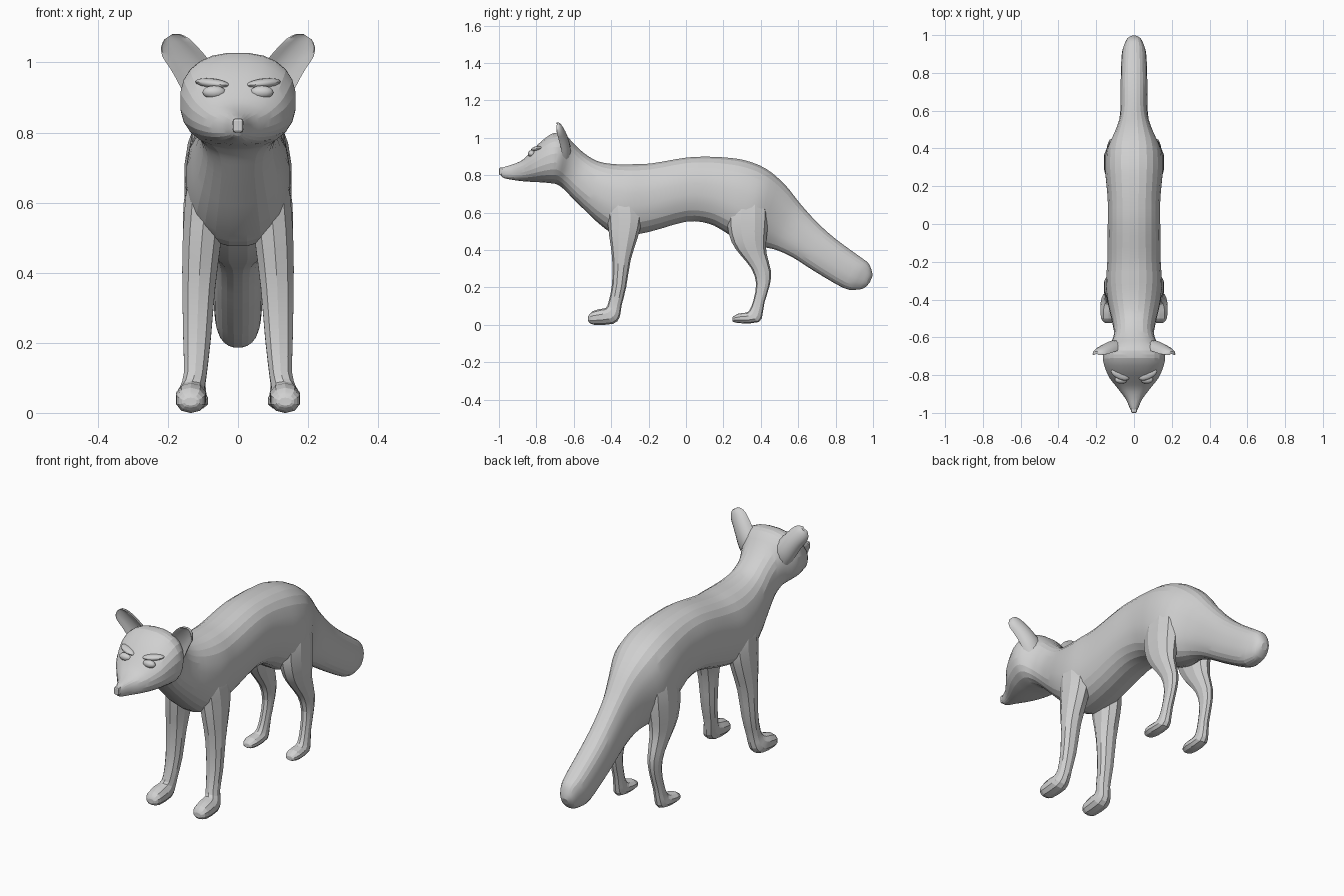
import bpy
import bmesh
from math import cos, sin, tau, radians
from mathutils import Vector, Matrix

default_cube = bpy.data.objects.get("Cube")
if default_cube:
    bpy.data.objects.remove(default_cube, do_unlink=True)

# One plain clay colour for the whole animal
CLAY = (0.63, 0.63, 0.63, 1)
clay = bpy.data.materials.new("plain_grey")
clay.use_nodes = True
clay.diffuse_color = CLAY
shader = clay.node_tree.nodes["Principled BSDF"]
shader.inputs["Base Color"].default_value = CLAY
shader.inputs["Roughness"].default_value = 0.8


def finish(name, bm, smooth_angle=None):
    """Turn a bmesh into a named, coloured object."""
    bmesh.ops.recalc_face_normals(bm, faces=bm.faces)
    mesh = bpy.data.meshes.new(name)
    bm.to_mesh(mesh)
    bm.free()
    mesh.materials.append(clay)
    obj = bpy.data.objects.new(name, mesh)
    bpy.context.collection.objects.link(obj)
    if smooth_angle:
        bpy.ops.object.select_all(action="DESELECT")
        obj.select_set(True)
        bpy.context.view_layer.objects.active = obj
        bpy.ops.object.shade_smooth_by_angle(angle=radians(smooth_angle))
    return obj


def refine(rows, steps):
    """Catmull-Rom interpolation between the control sections."""
    out = []
    for i in range(len(rows) - 1):
        a, b, c, d = (rows[max(i - 1, 0)], rows[i], rows[i + 1],
                      rows[min(i + 2, len(rows) - 1)])
        for s in range(steps):
            t = s / steps
            out.append([q + (r - p) * t / 2
                        + (2 * p - 5 * q + 4 * r - e) * t * t / 2
                        + (3 * q - p - 3 * r + e) * t ** 3 / 2
                        for p, q, r, e in zip(a, b, c, d)])
    return out + [list(rows[-1])]


def skin(rings):
    """Bridge rings of points with quads and close both ends."""
    bm = bmesh.new()
    loops = [[bm.verts.new(p) for p in ring] for ring in rings]
    n = len(loops[0])
    for lower, upper in zip(loops, loops[1:]):
        for i in range(n):
            j = (i + 1) % n
            bm.faces.new((lower[i], lower[j], upper[j], upper[i]))
    for end in (loops[0], loops[-1]):
        bm.faces.new(end)
    return bm


def section(row, sides, power, side=1):
    """Superellipse between two points (y, z) with centre x and half width."""
    y1, z1, y2, z2, x, width = row
    middle = Vector((x, (y1 + y2) / 2, (z1 + z2) / 2))
    half = Vector((0, (y1 - y2) / 2, (z1 - z2) / 2))
    ring = []
    for k in range(sides):
        a = tau * (k + 0.5) / sides
        c, s = cos(a), sin(a)
        u = abs(c) ** (2 / power) * (1 if c > 0 else -1)
        v = abs(s) ** (2 / power) * (1 if s > 0 else -1)
        p = middle + half * v + Vector((width * u, 0, 0))
        ring.append((p.x * side, p.y, p.z))
    return ring


# Head, neck, trunk and tail: top y, z, bottom y, z, half width
TRUNK = [
    (-.995, .835, -.99, .80, .013),
    (-.97, .845, -.975, .785, .023),
    (-.92, .86, -.93, .775, .045),
    (-.87, .885, -.87, .767, .087),
    (-.82, .935, -.81, .763, .13),
    (-.77, .985, -.76, .76, .153),
    (-.71, 1.025, -.715, .755, .166),
    (-.65, 1.02, -.69, .75, .156),
    (-.60, .97, -.66, .73, .122),
    (-.54, .915, -.62, .69, .106),
    (-.47, .875, -.55, .62, .117),
    (-.38, .86, -.46, .535, .138),
    (-.28, .86, -.36, .475, .149),
    (-.18, .865, -.20, .495, .142),
    (0, .895, 0, .55, .14),
    (.12, .9, .12, .54, .14),
    (.22, .895, .2, .5, .147),
    (.32, .88, .27, .455, .154),
    (.43, .835, .34, .43, .146),
    (.53, .75, .41, .415, .105),
    (.61, .65, .48, .4, .078),
    (.70, .55, .57, .36, .071),
    (.80, .46, .68, .29, .071),
    (.93, .365, .84, .197, .066),
    (.975, .33, .91, .187, .052),
    (.993, .29, .955, .198, .037),
    (.998, .262, .983, .228, .016),
]
body_rows = refine([row[:4] + (0,) + row[4:] for row in TRUNK], 3)
finish("body", skin([section(r, 24, 2.35) for r in body_rows]), 14)

# Legs: front y, z, back y, z, centre x, half width
FRONT_LEG = [
    (-.40, .76, -.29, .76, .06, .035),
    (-.425, .66, -.25, .67, .085, .058),
    (-.42, .57, -.235, .57, .096, .06),
    (-.41, .47, -.26, .46, .105, .056),
    (-.395, .36, -.295, .35, .112, .049),
    (-.395, .22, -.32, .20, .117, .041),
    (-.415, .12, -.345, .10, .122, .034),
    (-.43, .09, -.355, .04, .131, .037),
    (-.46, .085, -.39, .005, .134, .044),
    (-.50, .072, -.49, 0, .135, .042),
    (-.52, .05, -.52, .015, .135, .026),
    (-.523, .04, -.523, .025, .135, .012),
]
HIND_LEG = [
    (.27, .74, .38, .74, .07, .035),
    (.235, .65, .435, .65, .09, .06),
    (.22, .54, .44, .55, .1, .06),
    (.245, .44, .43, .46, .106, .052),
    (.29, .375, .43, .385, .108, .042),
    (.35, .30, .455, .285, .11, .032),
    (.375, .22, .447, .21, .112, .026),
    (.36, .13, .42, .12, .115, .025),
    (.34, .08, .41, .06, .118, .027),
    (.32, .065, .39, .015, .12, .033),
    (.28, .06, .30, .008, .122, .038),
    (.253, .045, .253, .015, .122, .025),
    (.248, .036, .248, .022, .122, .012),
]

# Ears: centre x, y, z, half width, depth
EAR = [
    (.065, -.655, .88, .062, .035),
    (.10, -.66, .935, .06, .045),
    (.13, -.67, .98, .054, .045),
    (.155, -.68, 1.015, .05, .042),
    (.178, -.688, 1.043, .046, .036),
    (.192, -.69, 1.063, .033, .026),
    (.199, -.686, 1.073, .014, .012),
]


def ear_ring(row, side):
    """Crescent section: rounded back and hollow front."""
    x, y, z, width, depth = row
    ring = []
    for k in range(14):
        a = tau * k / 14
        u, v = cos(a) * width, sin(a)
        bulge = v * depth if v >= 0 else -v * depth * 0.6 - 0.01
        ring.append(((x + u * .83) * side, y + bulge, z - u * .55))
    return ring


def ellipsoid(name, place, radii, tilt=0, turn=0):
    bm = bmesh.new()
    bmesh.ops.create_uvsphere(bm, u_segments=14, v_segments=8, radius=1)
    pose = (Matrix.Translation(place) @ Matrix.Rotation(turn, 4, "Z")
            @ Matrix.Rotation(tilt, 4, "Y") @ Matrix.Diagonal((*radii, 1)))
    bmesh.ops.transform(bm, matrix=pose, verts=bm.verts)
    return finish(name, bm, 40)


for label, side in (("left", 1), ("right", -1)):
    for part, rows in (("front_leg", FRONT_LEG), ("hind_leg", HIND_LEG)):
        rings = [section(r, 10, 2.2, side) for r in refine(rows, 2)]
        finish(f"{label}_{part}", skin(rings), 14)
    ear = skin([ear_ring(r, side) for r in refine(EAR, 2)])
    finish(f"{label}_ear", ear, 35)
    # Eye with a low brow ridge above it
    ellipsoid(f"{label}_eye", (.068 * side, -.825, .915), (.034, .02, .019))
    ellipsoid(f"{label}_brow", (.073 * side, -.797, .94), (.053, .025, .014),
              radians(-6 * side), radians(25 * side))

# Nose pad
bm = bmesh.new()
bmesh.ops.create_cube(bm, size=1)
bmesh.ops.transform(bm, verts=bm.verts, matrix=Matrix.Translation(
    (0, -.984, .82)) @ Matrix.Diagonal((.03, .032, .04, 1)))
bmesh.ops.bevel(bm, geom=bm.edges[:], offset=.007, segments=2,
                affect="EDGES", profile=0.5)
finish("nose", bm)
